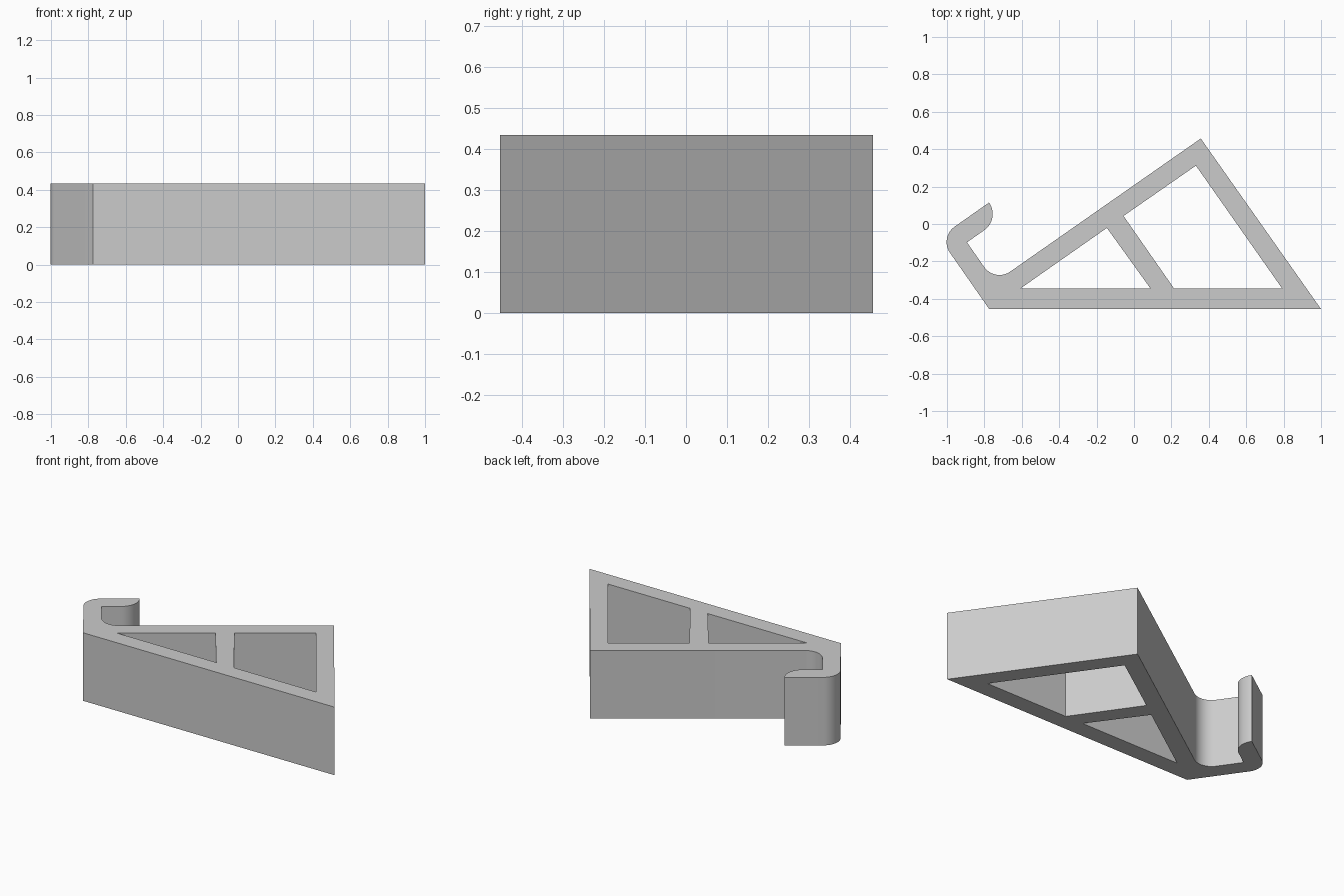
import bpy
import bmesh
import math
from mathutils import Vector

HEIGHT = 0.434
ROUND = 0.1

if "Cube" in bpy.data.objects:
    bpy.data.objects.remove(bpy.data.objects["Cube"], do_unlink=True)


def rounded(points, steps=14):
    """Turn (x, y, radius) corners into a loop with filleted corners."""
    loop = []
    for i, (x, y, r) in enumerate(points):
        corner = Vector((x, y))
        if r == 0:
            loop.append(corner)
            continue
        a = (Vector(points[i - 1][:2]) - corner).normalized()
        b = (Vector(points[(i + 1) % len(points)][:2]) - corner).normalized()
        half = a.angle(b) / 2
        centre = corner + (a + b).normalized() * (r / math.sin(half))
        start = corner + a * (r / math.tan(half)) - centre
        end = corner + b * (r / math.tan(half)) - centre
        sweep = math.atan2(start.cross(end), start.dot(end))
        for k in range(steps + 1):
            t = sweep * k / steps
            c, s = math.cos(t), math.sin(t)
            loop.append(centre + Vector((start.x * c - start.y * s,
                                         start.x * s + start.y * c)))
    return loop


# Wedge outline with the rounded hook at its low end
outline = rounded([
    (-0.774, -0.455, 0), (1, -0.455, 0), (0.357, 0.457, 0),
    (-0.744, -0.312, ROUND), (-0.893, -0.098, 0),
    (-0.713, 0.028, 0.106), (-0.775, 0.115, 0), (-1.041, -0.072, ROUND),
])

# Openings either side of the brace
small_opening = [(-0.609, -0.346), (0.089, -0.346), (-0.145, -0.021)]
large_opening = [(0.215, -0.346), (0.793, -0.346), (0.331, 0.312), (-0.056, 0.043)]

# Fill the flat profile around the openings, then extrude it upwards
bm = bmesh.new()
for loop in (outline, small_opening, large_opening):
    verts = [bm.verts.new((p[0], p[1], 0)) for p in loop]
    for i, v in enumerate(verts):
        bm.edges.new((verts[i - 1], v))
bmesh.ops.triangle_fill(bm, edges=bm.edges[:], use_beauty=True, normal=(0, 0, 1))
top = bmesh.ops.extrude_face_region(bm, geom=bm.faces[:], use_keep_orig=True)
bmesh.ops.translate(bm, vec=(0, 0, HEIGHT),
                    verts=[g for g in top["geom"] if isinstance(g, bmesh.types.BMVert)])
bmesh.ops.recalc_face_normals(bm, faces=bm.faces[:])

mesh = bpy.data.meshes.new("stand_body")
bm.to_mesh(mesh)
bm.free()
stand = bpy.data.objects.new("stand_body", mesh)
bpy.context.collection.objects.link(stand)

# Plain grey plastic
grey = bpy.data.materials.new("light_grey")
grey.use_nodes = True
grey.diffuse_color = (0.6, 0.6, 0.6, 1)
grey.node_tree.nodes["Principled BSDF"].inputs["Base Color"].default_value = (0.6, 0.6, 0.6, 1)
mesh.materials.append(grey)

bpy.ops.object.select_all(action="DESELECT")
stand.select_set(True)
bpy.context.view_layer.objects.active = stand
bpy.ops.object.shade_smooth_by_angle(angle=math.radians(30))
